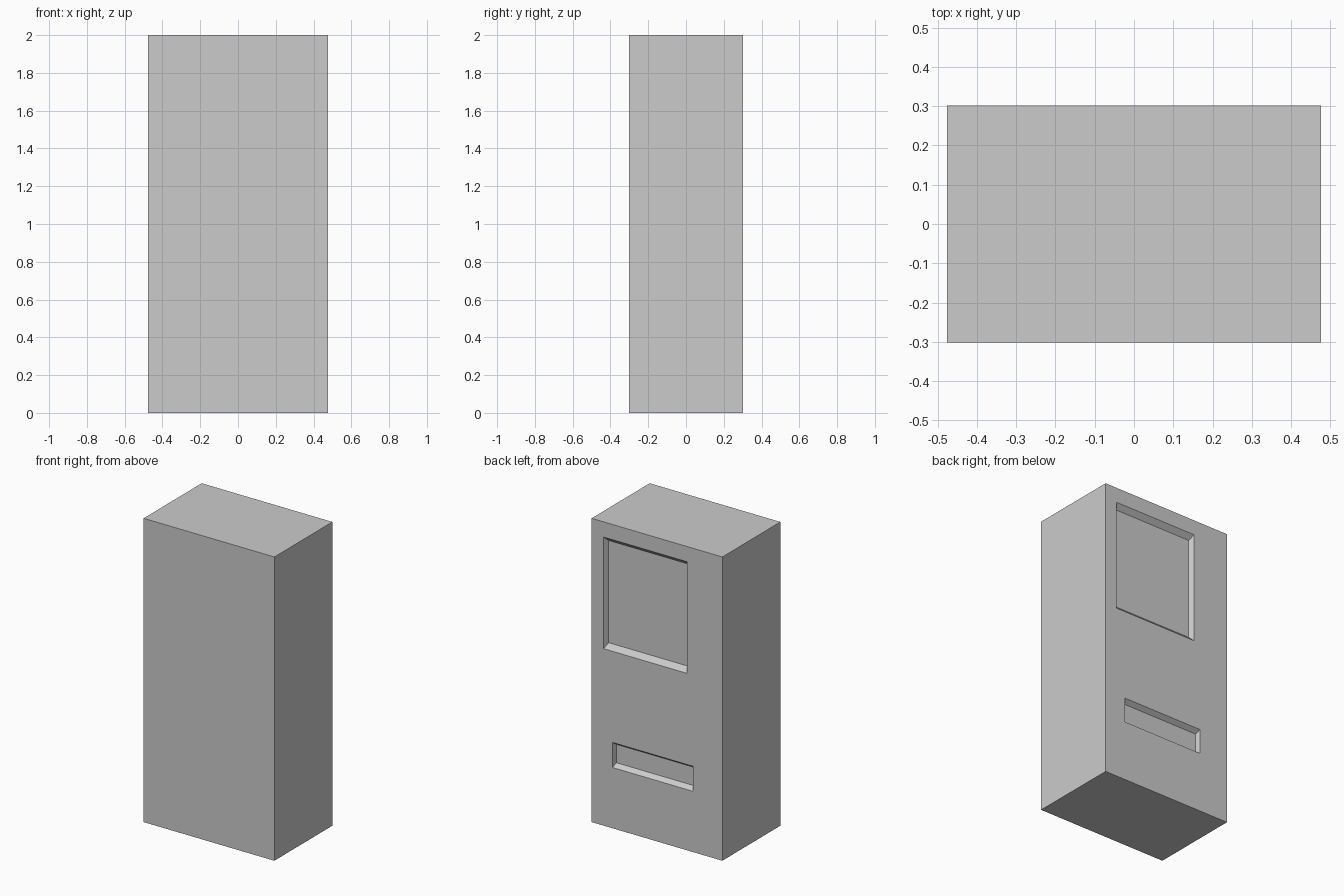
import bpy
import bmesh

if "Cube" in bpy.data.objects:
    bpy.data.objects.remove(bpy.data.objects["Cube"])

W, D, H = 0.952, 0.604, 2.0
BACK = D / 2


def box(name, x, y, z, taper=(0.0, 0.0)):
    """Box between (min, max) pairs; the -y end shrinks by taper (x, z)."""
    bm = bmesh.new()
    bmesh.ops.create_cube(bm, size=1)
    for v in bm.verts:
        inner = v.co.y < 0
        sx, sz = (1 if v.co.x > 0 else -1), (1 if v.co.z > 0 else -1)
        v.co.x = x[sx > 0] - sx * taper[0] * inner
        v.co.z = z[sz > 0] - sz * taper[1] * inner
        v.co.y = y[not inner]
    mesh = bpy.data.meshes.new(name)
    bm.to_mesh(mesh)
    bm.free()
    obj = bpy.data.objects.new(name, mesh)
    bpy.context.collection.objects.link(obj)
    return obj


def recess(body, name, x, z, depth, tx, tz):
    """Cut a recess with sloping sides into the back face."""
    # The cutter reaches out as far as in, with its slopes continued
    cutter = box(name, (x[0] - tx, x[1] + tx), (BACK - depth, BACK + depth),
                 (z[0] - tz, z[1] + tz), (2 * tx, 2 * tz))
    cutter.hide_render = True
    mod = body.modifiers.new(name, 'BOOLEAN')
    mod.object = cutter
    mod.operation = 'DIFFERENCE'
    mod.solver = 'EXACT'
    bpy.context.view_layer.objects.active = body
    bpy.ops.object.modifier_apply(modifier=mod.name)
    bpy.data.objects.remove(cutter)


# Cabinet body
cabinet = box("cabinet", (-W / 2, W / 2), (-BACK, BACK), (0, H))

# Display window and collection slot
recess(cabinet, "window_cutter", (-0.218, 0.389), (1.165, 1.90), 0.032, 0.015, 0.031)
recess(cabinet, "slot_cutter", (-0.264, 0.325), (0.40, 0.565), 0.03, 0.009, 0.022)
